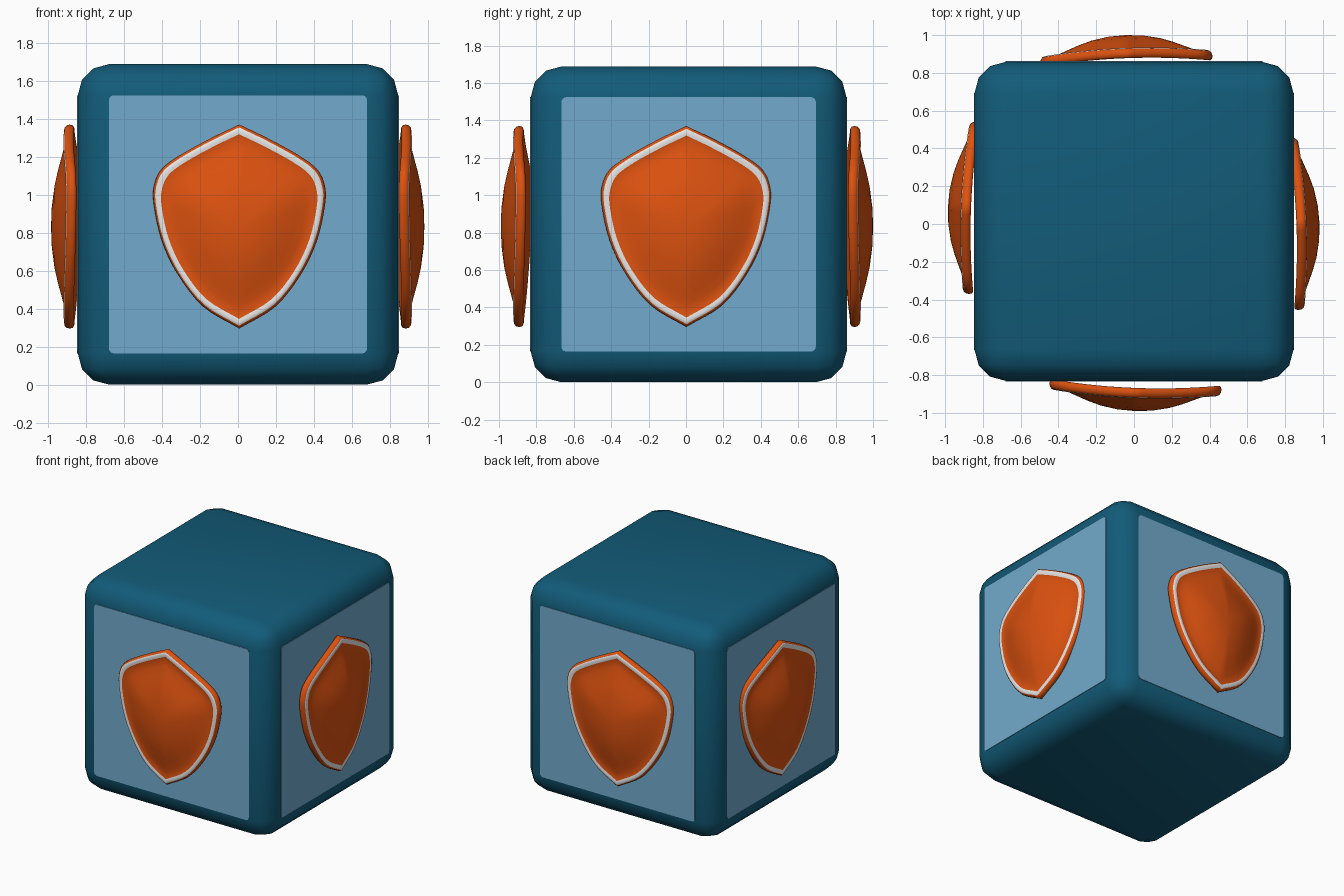
import bpy, bmesh, math
from mathutils import Vector, Matrix

if "Cube" in bpy.data.objects:
    bpy.data.objects.remove(bpy.data.objects["Cube"])


def material(name, rgb):
    m = bpy.data.materials.new(name)
    m.diffuse_color = (*rgb, 1)
    m.use_nodes = True
    m.node_tree.nodes["Principled BSDF"].inputs["Base Color"].default_value = m.diffuse_color
    return m


DARK = material("dark blue", (0.006, 0.105, 0.19))
LIGHT = material("light blue", (0.17, 0.41, 0.61))
ORANGE = material("orange", (0.73, 0.085, 0.005))
WHITE = material("white", (0.8, 0.8, 0.8))

HALF = 0.844      # half the box width
CY = 0.014        # box centre in y
PANEL = 0.68      # half the panel width


def add_object(name, bm, mats, smooth=True, angle=None):
    bmesh.ops.recalc_face_normals(bm, faces=bm.faces)
    for f in bm.faces:
        f.smooth = smooth
    me = bpy.data.meshes.new(name)
    bm.to_mesh(me)
    bm.free()
    if angle:
        me.set_sharp_from_angle(angle=math.radians(angle))
    for m in mats:
        me.materials.append(m)
    ob = bpy.data.objects.new(name, me)
    bpy.context.collection.objects.link(ob)
    return ob


# Rounded box
bm = bmesh.new()
bmesh.ops.create_cube(bm, size=2 * HALF)
bmesh.ops.bevel(bm, geom=bm.edges[:], offset=HALF - PANEL, segments=3,
                profile=0.5, affect='EDGES')
box = add_object("box", bm, [DARK], angle=40)
box.location = (0, CY, HALF)


# Thin side panel with slightly rounded corners
def panel(name, angle):
    bm = bmesh.new()
    r, ring = 0.025, []
    for k, (sx, sz) in enumerate([(1, 1), (-1, 1), (-1, -1), (1, -1)]):
        for i in range(4):
            t = math.radians(90 * k + 30 * i)
            ring.append(((PANEL - r) * sx + r * math.cos(t),
                         (PANEL - r) * sz + r * math.sin(t)))
    face = bm.faces.new([bm.verts.new((x, -HALF + 0.002, z)) for x, z in ring])
    ext = bmesh.ops.extrude_face_region(bm, geom=[face])
    for v in ext["geom"]:
        if isinstance(v, bmesh.types.BMVert):
            v.co.y = -HALF - 0.004
    ob = add_object(name, bm, [LIGHT], smooth=False)
    ob.location = (0, CY, HALF)
    ob.rotation_euler.z = math.radians(angle)


# Right half of the shield outline, top tip to bottom tip
OUTLINE = [(0, 1.37), (0.15, 1.298), (0.31, 1.21), (0.41, 1.135), (0.45, 1.05),
           (0.452, 0.95), (0.41, 0.76), (0.325, 0.58), (0.19, 0.41), (0, 0.295)]
SZ = 0.83         # shield centre height


def smooth_half(pts, n=4):
    p = [Vector(q) for q in pts]
    p = [2 * p[0] - p[1]] + p + [2 * p[-1] - p[-2]]
    out = []
    for i in range(1, len(p) - 2):
        a, b, c, d = p[i - 1:i + 3]
        for k in range(n):
            t = k / n
            out.append(0.5 * (2 * b + (c - a) * t + (2 * a - 5 * b + 4 * c - d) * t * t
                              + (3 * b - a - 3 * c + d) * t ** 3))
    return out + [p[-2]]


half = smooth_half(OUTLINE)
LOOP = [(x, z - SZ) for x, z in half] + [(-x, z - SZ) for x, z in half[-2:0:-1]]

# Cross-section: (scale, height above panel) from back, round the rim, to the dome
SECTION = [(0.5, 0.03), (0.9, 0.022), (0.97, 0.016), (0.993, 0.024), (1.0, 0.04),
           (0.992, 0.056), (0.972, 0.066), (0.94, 0.07), (0.905, 0.066),
           (0.85, 0.063), (0.78, 0.069), (0.68, 0.083), (0.55, 0.102),
           (0.4, 0.12), (0.2, 0.134)]
BAND = (6, 7)     # section strips painted white


def shield(name, angle, shift, tilt, lift):
    bm = bmesh.new()

    def vert(x, z, h):
        return bm.verts.new((x, -(h - 0.03 * (x / 0.455) ** 2), z))

    rings = [[vert(x * s, z * s, h) for x, z in LOOP] for s, h in SECTION]
    n = len(LOOP)
    for k in range(len(rings) - 1):
        a, b = rings[k], rings[k + 1]
        for i in range(n):
            j = (i + 1) % n
            f = bm.faces.new((a[i], a[j], b[j], b[i]))
            f.material_index = 1 if k in BAND else 0
    for ring, h in ((rings[0], 0.03), (rings[-1], 0.138)):
        c = vert(0, 0, h)
        for i in range(n):
            bm.faces.new((ring[i], ring[(i + 1) % n], c))
    ob = add_object(name, bm, [ORANGE, WHITE])
    a = math.radians(angle)
    centre = Matrix.Rotation(a, 3, 'Z') @ Vector((shift, -HALF - lift, 0))
    ob.location = centre + Vector((0, CY, SZ))
    ob.rotation_euler.z = a + math.radians(tilt)


# Four sides: name, angle, sideways shift, tilt, lift
for side, ang, shift, tilt, lift in [("front", 0, 0.008, -2.2, 0.022),
                                     ("right", 90, -0.014, 2.2, 0.0),
                                     ("back", 180, 0.04, 2.2, 0.004),
                                     ("left", 270, -0.071, -2.2, 0.003)]:
    panel(side + "_panel", ang)
    shield(side + "_shield", ang, shift, tilt, lift)
